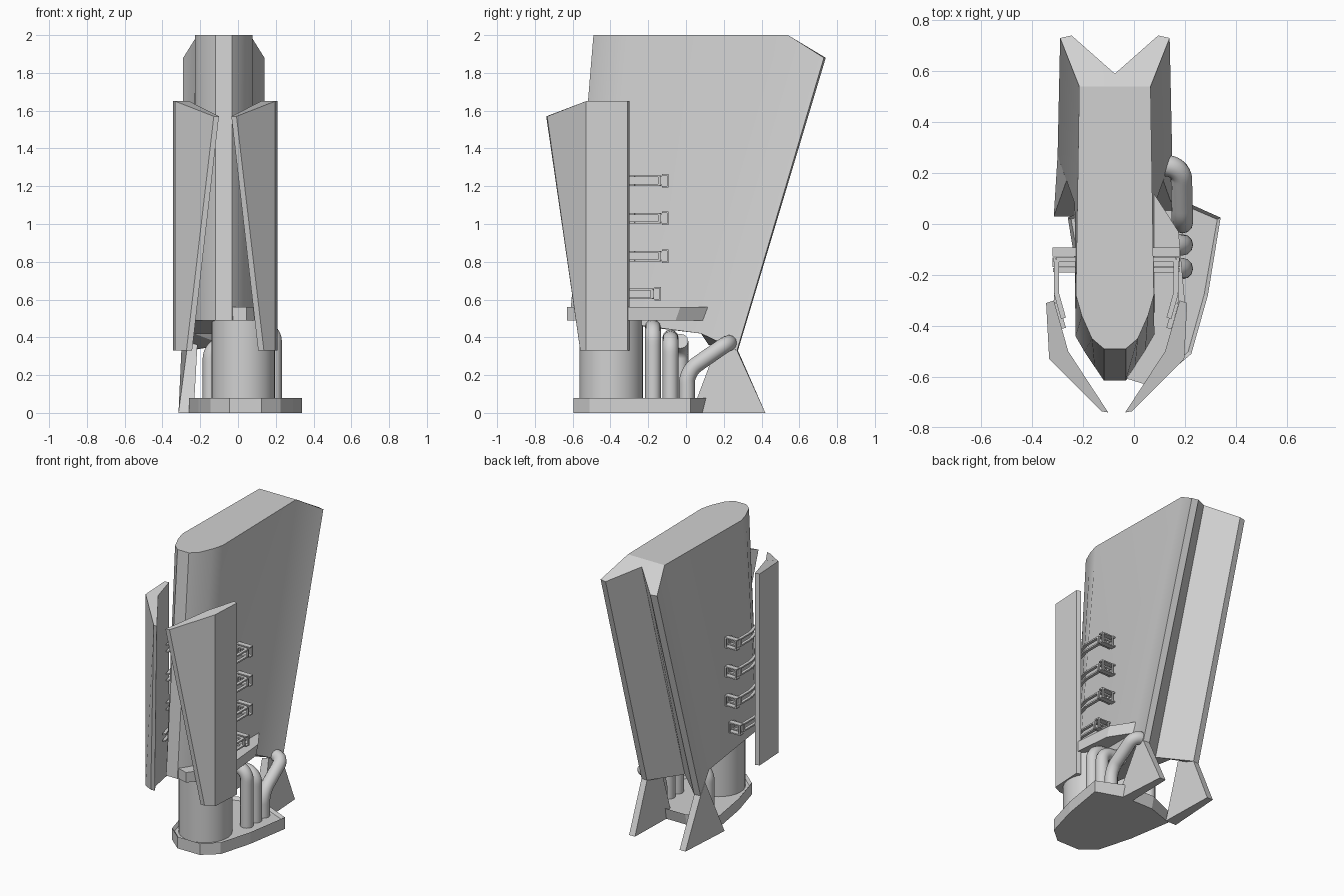
import bpy, bmesh, math
from mathutils import Vector

cube = bpy.data.objects.get("Cube")
if cube:
    bpy.data.objects.remove(cube, do_unlink=True)

GREY = (0.64, 0.64, 0.64, 1)
grey = bpy.data.materials.new("plain_grey")
grey.use_nodes = True
grey.diffuse_color = GREY
grey.node_tree.nodes["Principled BSDF"].inputs["Base Color"].default_value = GREY

BODY_X = -0.075   # centre line of the tower
PLATE_X = -0.068  # centre line of the front shields


def finish(name, bm, smooth=None):
    bmesh.ops.recalc_face_normals(bm, faces=bm.faces)
    mesh = bpy.data.meshes.new(name)
    bm.to_mesh(mesh)
    bm.free()
    mesh.materials.append(grey)
    ob = bpy.data.objects.new(name, mesh)
    bpy.context.collection.objects.link(ob)
    if smooth:
        bpy.ops.object.select_all(action='DESELECT')
        ob.select_set(True)
        bpy.context.view_layer.objects.active = ob
        bpy.ops.object.shade_smooth_by_angle(angle=math.radians(smooth))
    return ob


def bridge(bm, low, high):
    """Side walls between two rings of points; returns both vertex rings."""
    a = [bm.verts.new(p) for p in low]
    b = [bm.verts.new(p) for p in high]
    n = len(a)
    for i in range(n):
        j = (i + 1) % n
        bm.faces.new((a[i], a[j], b[j], b[i]))
    return a, b


def prism(name, low, high, smooth=None):
    bm = bmesh.new()
    a, b = bridge(bm, low, high)
    bm.faces.new(a)
    bm.faces.new(b)
    return finish(name, bm, smooth)


def flat(points, z):
    return [(x, y, z) for x, y in points]


def side(points, s, centre):
    return [(centre + s * x, y, z) for x, y, z in points]


# Tower: swallow-tailed section lofted from the sloping underside to the top
top_half = [(.043, -.49, 2), (.09, -.45, 2), (.13, -.36, 2), (.153, -.28, 2),
            (.14, .54, 2), (.215, .73, 1.88), (.17, .74, 1.88)]
low_half = [(.043, -.615, .49), (.08, -.56, .49), (.12, -.5, .49), (.155, -.44, .49),
            (.158, .08, .42), (.225, .27, .33), (.18, .275, .33)]


def full_ring(half, notch):
    return side(half, 1, BODY_X) + [(BODY_X, *notch)] + side(half[::-1], -1, BODY_X)


bm = bmesh.new()
for ring in bridge(bm, full_ring(low_half, (.12, .36)), full_ring(top_half, (.59, 1.97))):
    for ids in (list(range(5)) + list(range(10, 15)), (4, 5, 6, 7), (4, 7, 10), (7, 8, 9, 10)):
        bm.faces.new([ring[i] for i in ids])
finish("tower", bm, 25)

# Splayed feet below the two tail fins
foot_low = [(.215, .42, 0), (.17, .42, 0), (.16, .03, 0), (.24, .03, 0)]
foot_high = [(.225, .27, .33), (.18, .275, .33), (.14, .17, .36), (.19, .17, .375)]
for s, word in ((1, "left"), (-1, "right")):
    prism(word + "_fin_foot", side(foot_low, s, BODY_X), side(foot_high, s, BODY_X))

# Folded shields in front, one each side
plan_top = [(.277, -.31, 1.65), (.265, -.53, 1.65), (.06, -.735, 1.57),
            (.033, -.74, 1.57), (.19, -.5, 1.65), (.247, -.3, 1.65)]
plan_low = [(.277, -.31, .33), (.265, -.53, .33), (.205, -.56, .33),
            (.175, -.56, .33), (.21, -.5, .33), (.247, -.3, .33)]
for s, word in ((1, "left"), (-1, "right")):
    prism(word + "_shield", side(plan_low, s, PLATE_X), side(plan_top, s, PLATE_X))

# Base plate with a thin raised rim
half = [(.085, -.595), (.185, -.51), (.25, -.28), (.3, .025), (.11, .11)]
outline = [(.04 + x, y) for x, y in half] + [(.04 - x, y) for x, y in half[::-1]]
bm = bmesh.new()
low, high = bridge(bm, flat([(x, y - .02 * (y > .1)) for x, y in outline], 0), flat(outline, .08))
bm.faces.new(low)
lid = bm.faces.new(high)
bm.normal_update()
bmesh.ops.inset_region(bm, faces=[lid], thickness=.015)
bmesh.ops.translate(bm, verts=lid.verts, vec=(0, 0, -.02))
finish("base_plate", bm)

# Drum between base and tower
bm = bmesh.new()
bmesh.ops.create_cone(bm, cap_ends=True, segments=32, radius1=.168, radius2=.168, depth=.43)
bmesh.ops.translate(bm, verts=bm.verts, vec=(.028, -.395, .275))
finish("drum", bm, 30)

# Ledge on the left of the tower
ledge = [(-.1, -.5), (-.035, -.605), (.045, -.63), (.12, -.53), (.2, -.31),
         (.175, -.03), (.075, .125), (-.1, .1)]
prism("ledge", flat([(x, y - .025 * (y > -.1)) for x, y in ledge], .49), flat(ledge, .56))


# Pipes rising from the base
def pipe(name, points, radius=.042):
    curve = bpy.data.curves.new(name, 'CURVE')
    curve.dimensions = '3D'
    curve.bevel_depth = radius
    curve.bevel_resolution = 4
    curve.resolution_u = 8
    curve.use_fill_caps = True
    spline = curve.splines.new('BEZIER')
    # each corner is rounded by a pair of bezier knots
    pts = [Vector(p) for p in points]
    knots = [(pts[0], pts[0], pts[0])]
    for a, b, c in zip(pts, pts[1:], pts[2:]):
        r = min(.06, (b - a).length / 2, (c - b).length / 2)
        start, end = b + (a - b).normalized() * r, b + (c - b).normalized() * r
        knots += [(start, start.lerp(a, .1), start.lerp(b, .55)),
                  (end, end.lerp(b, .55), end.lerp(c, .1))]
    knots.append((pts[-1], pts[-1], pts[-1]))
    spline.bezier_points.add(len(knots) - 1)
    for knot, (co, left, right) in zip(spline.bezier_points, knots):
        knot.co, knot.handle_left, knot.handle_right = co, left, right
    temp = bpy.data.objects.new(name + "_path", curve)
    bpy.context.collection.objects.link(temp)
    mesh = bpy.data.meshes.new_from_object(temp.evaluated_get(bpy.context.evaluated_depsgraph_get()))
    bpy.data.objects.remove(temp, do_unlink=True)
    bm = bmesh.new()
    bm.from_mesh(mesh)
    finish(name, bm, 40)


pipe("front_pipe", [(.19, -.175, .06), (.19, -.175, .44), (.02, -.175, .46)])
pipe("middle_pipe", [(.19, -.082, .06), (.19, -.082, .385), (.02, -.082, .4)])
pipe("rear_pipe", [(.19, .005, .06), (.19, .005, .22), (.185, .22, .37), (.09, .235, .37)])
pipe("right_pipe", [(-.145, -.03, .06), (-.145, -.03, .34), (-.05, -.03, .38)])


# Open bracket frames holding the shields
def bar(bm, a, b, width, height):
    a, b = Vector(a), Vector(b)
    across = (b - a).cross(Vector((0, 0, 1))).normalized() * width / 2
    up = Vector((0, 0, height / 2))
    rings = [[p + across + up, p - across + up, p - across - up, p + across - up] for p in (a, b)]
    for ring in bridge(bm, *rings):
        bm.faces.new(ring)


arm = [(.14, -.14), (.235, -.14), (.235, -.27), (.207, -.37)]
for s, word in ((1, "left"), (-1, "right")):
    for n in range(4):
        z = .63 + .2 * n
        shift = -.04 if n == 0 else 0   # the lowest bracket sits further forward
        bm = bmesh.new()

        def span(a, b, dz, width, height):
            ends = [(x, y + shift, z + dz) for x, y in (a, b)]
            bar(bm, *side(ends, s, BODY_X + .005), width, height)

        for dz in (-.023, .023):   # rails
            for a, b in zip(arm, arm[1:]):
                span(a, b, dz, .02, .01)
        for dz in (-.032, .032):   # clamp jaws
            span((.14, -.11), (.25, -.11), dz, .036, .008)
        for x in (.165, .244):     # posts closing the frame
            span((x - .006, -.096), (x + .006, -.096), 0, .008, .07)
            span((x - .008, -.14), (x + .004, -.14), 0, .016, .05)
        finish(f"{word}_bracket_{n + 1}", bm)
